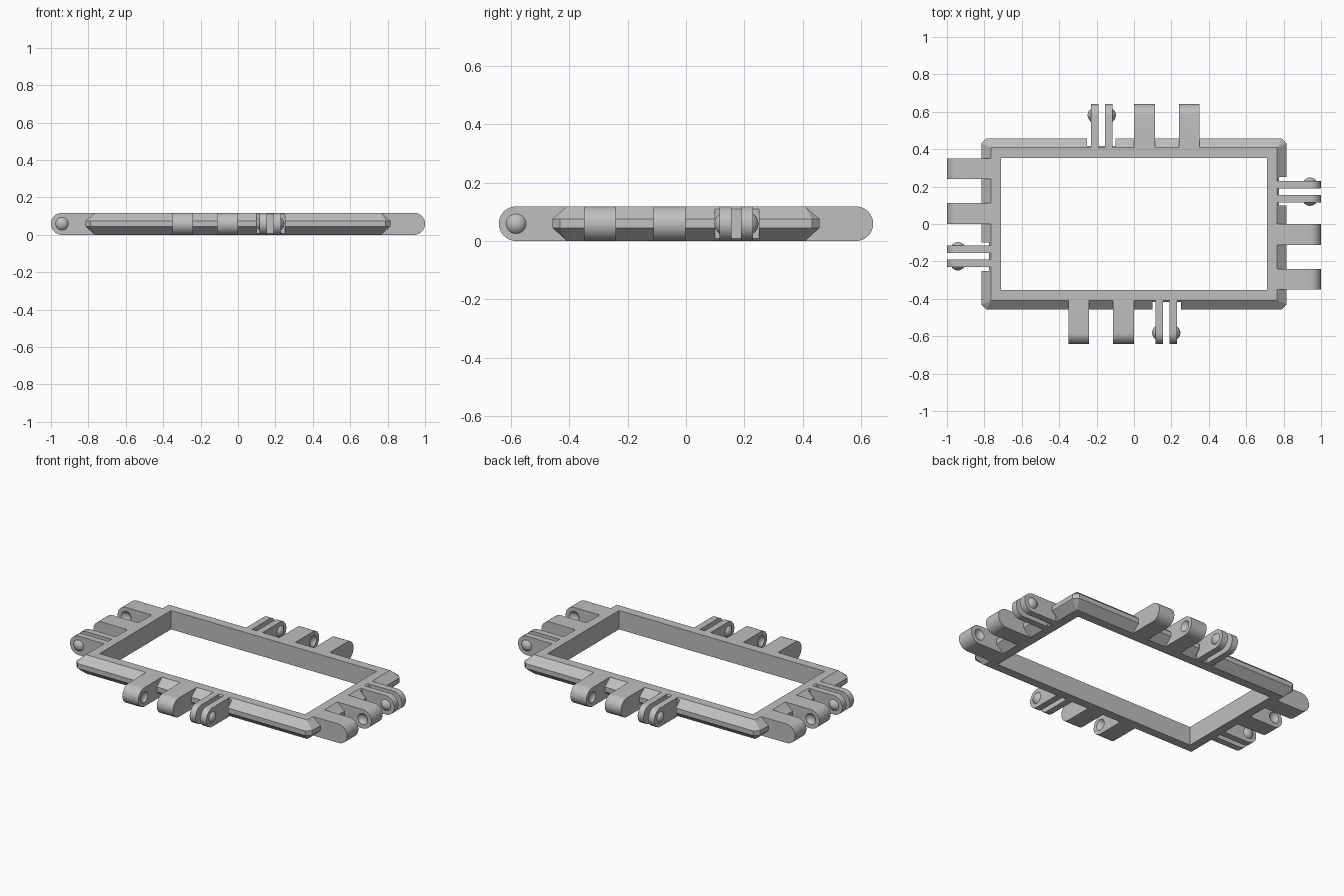
import bpy, bmesh, math
from mathutils import Matrix, Vector

cube = bpy.data.objects.get("Cube")
if cube:
    bpy.data.objects.remove(cube, do_unlink=True)

grey = bpy.data.materials.new("light grey")
grey.use_nodes = True
colour = (0.52, 0.52, 0.52, 1)
grey.diffuse_color = colour
grey.node_tree.nodes["Principled BSDF"].inputs["Base Color"].default_value = colour

H = 0.118              # overall height
R = H / 2              # rounded lug end
OX, OY = 0.815, 0.458  # outer half size of frame
BEVEL, CORNER = 0.05, 0.027
LUG = 0.235            # lug length from tip to frame
PIN = 0.059            # pin centre behind the tip
CAP_R, CAP_H = 0.034, 0.018


def finish(name, bm, matrix=Matrix()):
    bmesh.ops.transform(bm, matrix=matrix, verts=bm.verts)
    bmesh.ops.recalc_face_normals(bm, faces=bm.faces)
    mesh = bpy.data.meshes.new(name)
    bm.to_mesh(mesh)
    bm.free()
    mesh.materials.append(grey)
    obj = bpy.data.objects.new(name, mesh)
    bpy.context.collection.objects.link(obj)
    return obj


def activate(obj):
    bpy.ops.object.select_all(action='DESELECT')
    obj.select_set(True)
    bpy.context.view_layer.objects.active = obj


def smooth(obj):
    activate(obj)
    bpy.ops.object.shade_smooth_by_angle(angle=math.radians(30))


def box(name, lo, hi, matrix=Matrix()):
    lo, hi = Vector(lo), Vector(hi)
    bm = bmesh.new()
    bmesh.ops.create_cube(bm, size=1)
    for v in bm.verts:
        v.co = (lo + hi) / 2 + v.co * (hi - lo)
    return finish(name, bm, matrix)


def cut(obj, cutter):
    cutter.hide_render = True
    mod = obj.modifiers.new("cut", 'BOOLEAN')
    mod.operation, mod.solver, mod.object = 'DIFFERENCE', 'EXACT', cutter
    activate(obj)
    bpy.ops.object.modifier_apply(modifier=mod.name)
    bpy.data.objects.remove(cutter, do_unlink=True)


def lug(name, x0, x1, matrix):
    """Bar with a half-round tip at y = 0, running back to the frame."""
    bm = bmesh.new()
    outline = [(LUG, 0), (LUG, H)]
    for i in range(25):
        a = math.pi / 2 + math.pi * i / 24
        outline.append((R + R * math.cos(a), R + R * math.sin(a)))
    face = bm.faces.new([bm.verts.new((x0, y, z)) for y, z in outline])
    ext = bmesh.ops.extrude_face_region(bm, geom=[face])
    tip = [g for g in ext["geom"] if isinstance(g, bmesh.types.BMVert)]
    bmesh.ops.translate(bm, verts=tip, vec=(x1 - x0, 0, 0))
    return finish(name, bm, matrix)


def cap(name, x, direction, matrix, sink=0.002):
    """Shallow spherical button pointing along x, used as pin and as socket."""
    radius = (CAP_R ** 2 + CAP_H ** 2) / (2 * CAP_H)
    span = math.asin(CAP_R / radius)
    bm = bmesh.new()
    rings = []
    profile = [(-sink, CAP_R)]
    for i in range(8):
        a = span * (1 - i / 8)
        profile.append((radius * math.cos(a) - radius + CAP_H, radius * math.sin(a)))
    for d, r in profile:
        rings.append([bm.verts.new((x + direction * d,
                                    PIN + r * math.cos(math.tau * k / 32),
                                    R + r * math.sin(math.tau * k / 32)))
                      for k in range(32)])
    for a, b in zip(rings, rings[1:]):
        for k in range(32):
            bm.faces.new((a[k], a[k - 1], b[k - 1], b[k]))
    top = bm.verts.new((x + direction * CAP_H, PIN, R))
    for k in range(32):
        bm.faces.new((rings[-1][k], rings[-1][k - 1], top))
    bm.faces.new(rings[0])
    return finish(name, bm, matrix)


# Frame: bevelled slab with cut corners, then opened in the middle
bm = bmesh.new()
for sx in (-1, 1):
    for sy in (-1, 1):
        for z in (0, H):
            bm.verts.new((sx * (OX - BEVEL), sy * (OY - BEVEL), z))
        for z in (0.045, 0.075):
            bm.verts.new((sx * OX, sy * (OY - CORNER), z))
            bm.verts.new((sx * (OX - CORNER), sy * OY, z))
bmesh.ops.convex_hull(bm, input=bm.verts)
bmesh.ops.dissolve_limit(bm, angle_limit=0.01, verts=bm.verts, edges=bm.edges)
frame = finish("frame", bm)
cut(frame, box("opening", (-0.71, -0.353, -1), (0.71, 0.353, 1)))

# The same hinge set on all four sides, turned a quarter each time
for i, side in enumerate(("front", "left", "back", "right")):
    reach = 1.0 if i % 2 else 0.641
    m = Matrix.Rotation(i * math.pi / 2, 4, 'Z') @ Matrix.Translation((0, -reach, 0))

    # Recess around the fork
    cut(frame, box("recess", (0.1, 0, -1), (0.25, LUG - 0.01, 1), m))

    # Wide lugs with facing sockets
    for label, x0, x1, face, d in (("outer", -0.35, -0.24, -0.24, -1),
                                   ("inner", -0.112, -0.001, -0.112, 1)):
        part = lug(f"{side}_{label}_lug", x0, x1, m)
        cut(part, cap("socket", face, d, m))
        smooth(part)

    # Fork plates with pins on their outer faces
    for label, x0, x1, face, d in (("inner", 0.115, 0.156, 0.115, -1),
                                   ("outer", 0.189, 0.23, 0.23, 1)):
        smooth(lug(f"{side}_{label}_fork_plate", x0, x1, m))
        smooth(cap(f"{side}_{label}_pin", face, d, m))
